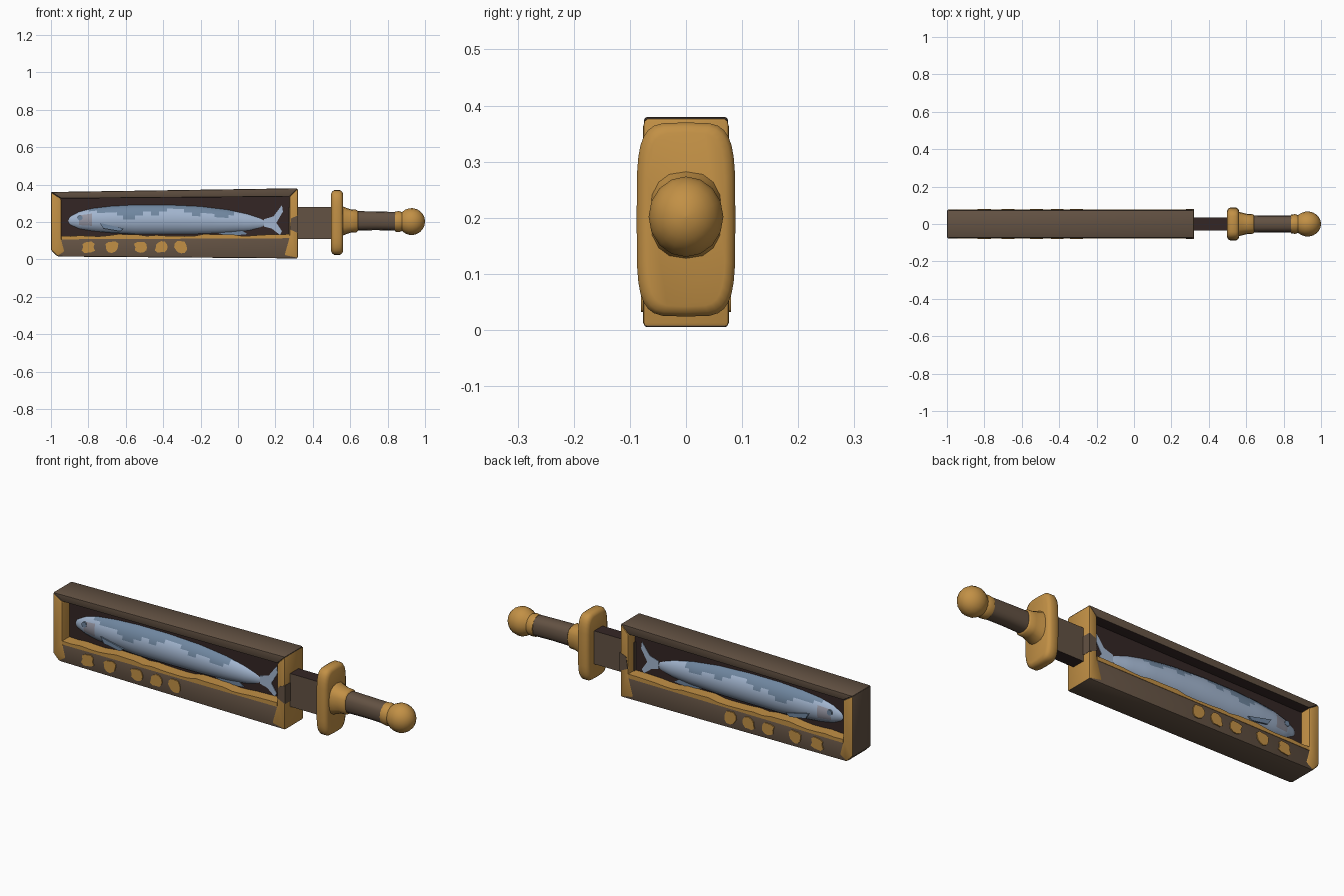
import bpy, bmesh, math, random
from mathutils import Vector

random.seed(4)
old = bpy.data.objects.get("Cube")
if old:
    bpy.data.objects.remove(old)


def material(name, rgb):
    m = bpy.data.materials.new(name)
    m.use_nodes = True
    m.diffuse_color = (*rgb, 1)
    bsdf = m.node_tree.nodes["Principled BSDF"]
    bsdf.inputs["Base Color"].default_value = (*rgb, 1)
    bsdf.inputs["Roughness"].default_value = 0.7
    return m


BROWN = material("brown leather", (0.125, 0.084, 0.056))
GOLD = material("aged gold", (0.54, 0.28, 0.06))
DARK = material("dark lining", (0.034, 0.019, 0.018))
SILVER = material("silver blue", (0.36, 0.46, 0.62))
SLATE = material("slate blue", (0.16, 0.24, 0.35))
GREY = material("cheek grey", (0.30, 0.30, 0.36))


def finish(name, bm, mats, rule=None, angle=35):
    """Turn a bmesh into an object, painting faces by a rule."""
    bmesh.ops.recalc_face_normals(bm, faces=bm.faces)
    bm.normal_update()
    if rule:
        for f in bm.faces:
            f.material_index = rule(f.calc_center_median(), f.normal)
    me = bpy.data.meshes.new(name)
    bm.to_mesh(me)
    bm.free()
    ob = bpy.data.objects.new(name, me)
    bpy.context.collection.objects.link(ob)
    for m in mats:
        me.materials.append(m)
    bpy.ops.object.select_all(action='DESELECT')
    ob.select_set(True)
    bpy.context.view_layer.objects.active = ob
    bpy.ops.object.shade_smooth_by_angle(angle=math.radians(angle))
    return ob


def slab(name, outline, half, mats, rule=None, bevel=0.0, y=0.0):
    """Extrude a side outline (x, z) through y."""
    bm = bmesh.new()
    face = bm.faces.new([bm.verts.new((x, y - half, z)) for x, z in outline])
    new = bmesh.ops.extrude_face_region(bm, geom=[face])["geom"]
    verts = [v for v in new if isinstance(v, bmesh.types.BMVert)]
    bmesh.ops.translate(bm, verts=verts, vec=(0, 2 * half, 0))
    if bevel:
        bmesh.ops.bevel(bm, geom=bm.edges[:], offset=bevel, segments=2,
                        affect='EDGES', profile=0.5)
    return finish(name, bm, mats, rule)


def tube(name, rings, mats, sides=16, power=1.0, rule=None, angle=50):
    """Skin rings (x, centre z, half height, half depth); low power is boxier."""
    bm = bmesh.new()
    loops = []
    for x, zc, rz, ry in rings:
        loop = []
        for i in range(sides):
            a = math.tau * i / sides
            c, s = math.cos(a), math.sin(a)
            loop.append(bm.verts.new((x, ry * math.copysign(abs(c) ** power, c),
                                      zc + rz * math.copysign(abs(s) ** power, s))))
        loops.append(loop)
    for a, b in zip(loops, loops[1:]):
        for i in range(sides):
            j = (i + 1) % sides
            bm.faces.new((a[i], a[j], b[j], b[i]))
    bm.faces.new(loops[0])
    bm.faces.new(loops[-1])
    return finish(name, bm, mats, rule, angle)


# Sheath: four mitred bars around an open window, with slightly flared height
D = 0.075
A, B, C, E = (-1, .36), (.32, .38), (.32, .005), (-.965, .015)
a, b, c, e = (-.945, .325), (.275, .335), (.275, .125), (-.945, .115)
slab("sheath_top", [A, B, b, a], D, [BROWN, DARK],
     lambda p, n: int(n.z < -.7), .006)
slab("sheath_bottom", [E, C, c, e], D, [BROWN, DARK],
     lambda p, n: int(n.z > .7), .006)
slab("sheath_tip", [A, a, e, (-.925, .04), E, (-1, .05)], D + .002, [GOLD, BROWN],
     lambda p, n: int(n.x < -.7 or abs(n.z) > .7), .008)
slab("sheath_mouth", [B, C, (.245, .02), c, b], D + .002, [GOLD, BROWN],
     lambda p, n: int(n.z > .7), .008)
slab("mouth_notch", [(.277, .16), (.322, .14), (.322, .235), (.285, .22)],
     D + .004, [BROWN])
slab("lining_panel", [(-.95, .10), (.28, .10), (.28, .34), (-.95, .34)], .02, [DARK])

# Ragged gilt lip under the window
lip = [(-.945 + 1.22 * i / 24, .122 + random.uniform(0, .014)) for i in range(25)]
slab("window_lip", lip + [(.275, .113), (-.945, .107)], D + .002, [GOLD])

# Worn square stamps, showing on both faces
for k, x in enumerate((-.80, -.675, -.52, -.41, -.305)):
    pts = []
    for i in range(12):
        t = math.tau * i / 12
        r = .036 / max(abs(math.cos(t)), abs(math.sin(t))) * random.uniform(.75, 1.02)
        pts.append((x + r * math.cos(t), .065 + .9 * r * math.sin(t)))
    slab(f"stamp_{k + 1}", pts, D + .005, [GOLD])

# Fish: smooth body with a ragged darker back and a grey cheek
body = [(-.92, .205, .012, .012), (-.90, .207, .032, .025), (-.85, .209, .052, .040),
        (-.78, .212, .066, .052), (-.68, .213, .076, .060), (-.55, .213, .083, .064),
        (-.38, .213, .083, .064), (-.20, .210, .078, .060), (-.05, .204, .066, .052),
        (.06, .197, .050, .038), (.13, .194, .034, .024), (.17, .195, .025, .014)]
# Resample the body rings so the colour border can be uneven
fine = []
for p, q in zip(body, body[1:]):
    for i in range(4):
        fine.append(Vector(p).lerp(Vector(q), i / 4))
fine.append(Vector(body[-1]))


def fish_colour(p, n):
    wave = .245 + .017 * math.sin(p.x * 14) + .010 * math.sin(p.x * 37 + 1)
    if p.z > wave and p.x > -.8:
        return 1
    if -.85 < p.x < -.77 and .185 < p.z < .24:
        return 2
    return 1 if p.z < .148 and p.x < -.55 else 0


tube("fish_body", [tuple(r) for r in fine], [SILVER, SLATE, GREY], 24, 1.0, fish_colour)
slab("fish_tail", [(.14, .215), (.19, .23), (.235, .29), (.24, .255), (.205, .195),
                   (.235, .15), (.225, .13), (.18, .165), (.14, .175)], .022, [SILVER])
slab("belly_fin", [(-.12, .145), (.02, .155), (.05, .135), (-.05, .125)], .024, [SLATE])
for side in (-1, 1):
    tag = "right" if side < 0 else "left"
    slab(f"side_fin_{tag}", [(-.74, .195), (-.61, .165), (-.63, .15), (-.72, .165)],
         .004, [SLATE], y=side * .056)
    eye = [(-.845 + .014 * math.cos(math.tau * i / 12),
            .222 + .014 * math.sin(math.tau * i / 12)) for i in range(12)]
    slab(f"fish_eye_{tag}", eye, .004, [SLATE], y=side * .040)

# Blade stub between sheath and guard
slab("blade", [(.27, .11), (.53, .11), (.53, .28), (.27, .28)], .034, [BROWN, DARK],
     lambda p, n: int(abs(n.z) > .7))

# Hilt
tube("guard", [(.498, .197, .155, .070), (.504, .197, .166, .082), (.515, .197, .173, .088),
               (.545, .197, .173, .088), (.556, .197, .166, .082), (.562, .197, .155, .070)],
     [GOLD], 32, .45)
tube("collar", [(.555, .205, .080, .066), (.58, .205, .070, .060), (.605, .205, .062, .054),
                (.635, .205, .060, .052), (.642, .205, .052, .046)], [GOLD], 16, .8)
tube("grip", [(.63, .206, .052, .046), (.74, .206, .050, .045), (.86, .203, .050, .045)],
     [BROWN], 16, .8)
knob = [(.84, .202, .054, .050), (.862, .202, .056, .053)]
for i in range(9):
    t = math.radians(135 - 135 * i / 8)
    r = max(.072 * math.sin(t), .002)
    knob.append((.928 + .072 * math.cos(t), .202, r, r * .93))
tube("pommel", knob, [GOLD], 16)
